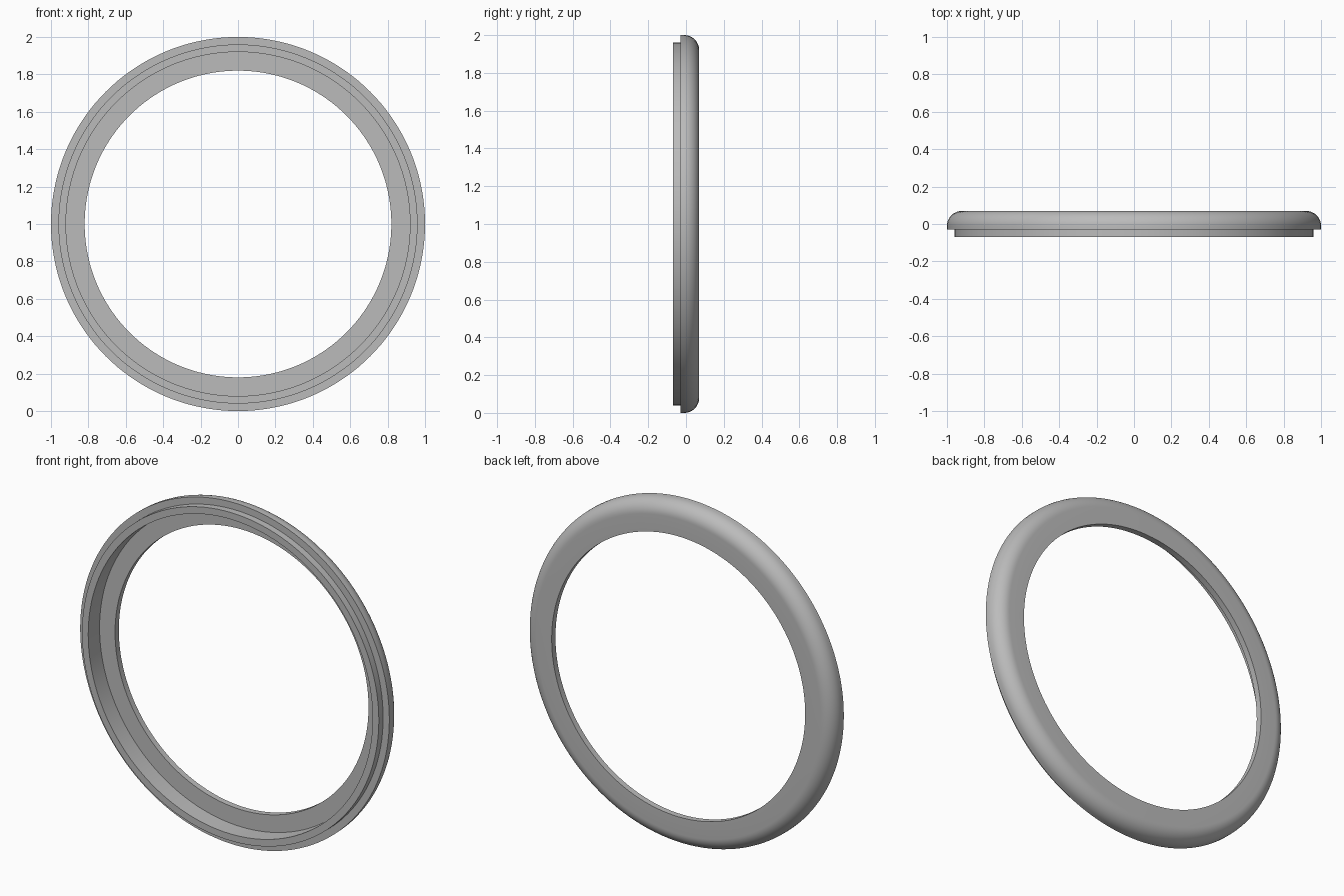
import bpy
import bmesh
from math import sin, cos, pi, radians
from mathutils import Matrix, Vector

cube = bpy.data.objects.get("Cube")
if cube:
    bpy.data.objects.remove(cube, do_unlink=True)

# Single plain grey
grey = bpy.data.materials.new("plain_grey")
grey.use_nodes = True
colour = (0.5, 0.5, 0.5, 1)
grey.diffuse_color = colour
grey.node_tree.nodes["Principled BSDF"].inputs["Base Color"].default_value = colour

SEGMENTS = 144
CENTRE = Vector((0, 0, 1))
FRONT, STEP, FLOOR, BACK = -0.07, -0.03, 0.035, 0.07
OUTER, LIP, RECESS, BORE = 1.0, 0.96, 0.92, 0.82
FILLET = 0.08


def lathe(name, profile):
    """Turn a closed (radius, y) profile around the ring's front-to-back axis."""
    bm = bmesh.new()
    rings = []
    for i in range(SEGMENTS):
        turn = Matrix.Rotation(2 * pi * i / SEGMENTS, 3, 'Y')
        rings.append([bm.verts.new(CENTRE + turn @ Vector((r, y, 0)))
                      for r, y in profile])
    count = len(profile)
    for i, ring in enumerate(rings):
        following = rings[(i + 1) % SEGMENTS]
        for j in range(count):
            k = (j + 1) % count
            bm.faces.new((ring[j], ring[k], following[k], following[j]))
    bmesh.ops.recalc_face_normals(bm, faces=bm.faces)
    mesh = bpy.data.meshes.new(name)
    bm.to_mesh(mesh)
    bm.free()
    mesh.materials.append(grey)
    obj = bpy.data.objects.new(name, mesh)
    bpy.context.collection.objects.link(obj)
    bpy.ops.object.select_all(action='DESELECT')
    obj.select_set(True)
    bpy.context.view_layer.objects.active = obj
    bpy.ops.object.shade_smooth_by_angle(angle=radians(30))
    return obj


# Rounded outer back edge, stepped front lip, recess and thin inner flange
rounded = [(OUTER - FILLET + FILLET * cos(a), BACK - FILLET + FILLET * sin(a))
           for a in (pi / 2 * i / 12 for i in range(13))]
lathe("bezel_ring", [(BORE, FLOOR), (RECESS, FLOOR), (RECESS, FRONT),
                     (LIP, FRONT), (LIP, STEP), (OUTER, STEP)]
      + rounded + [(BORE, BACK)])
